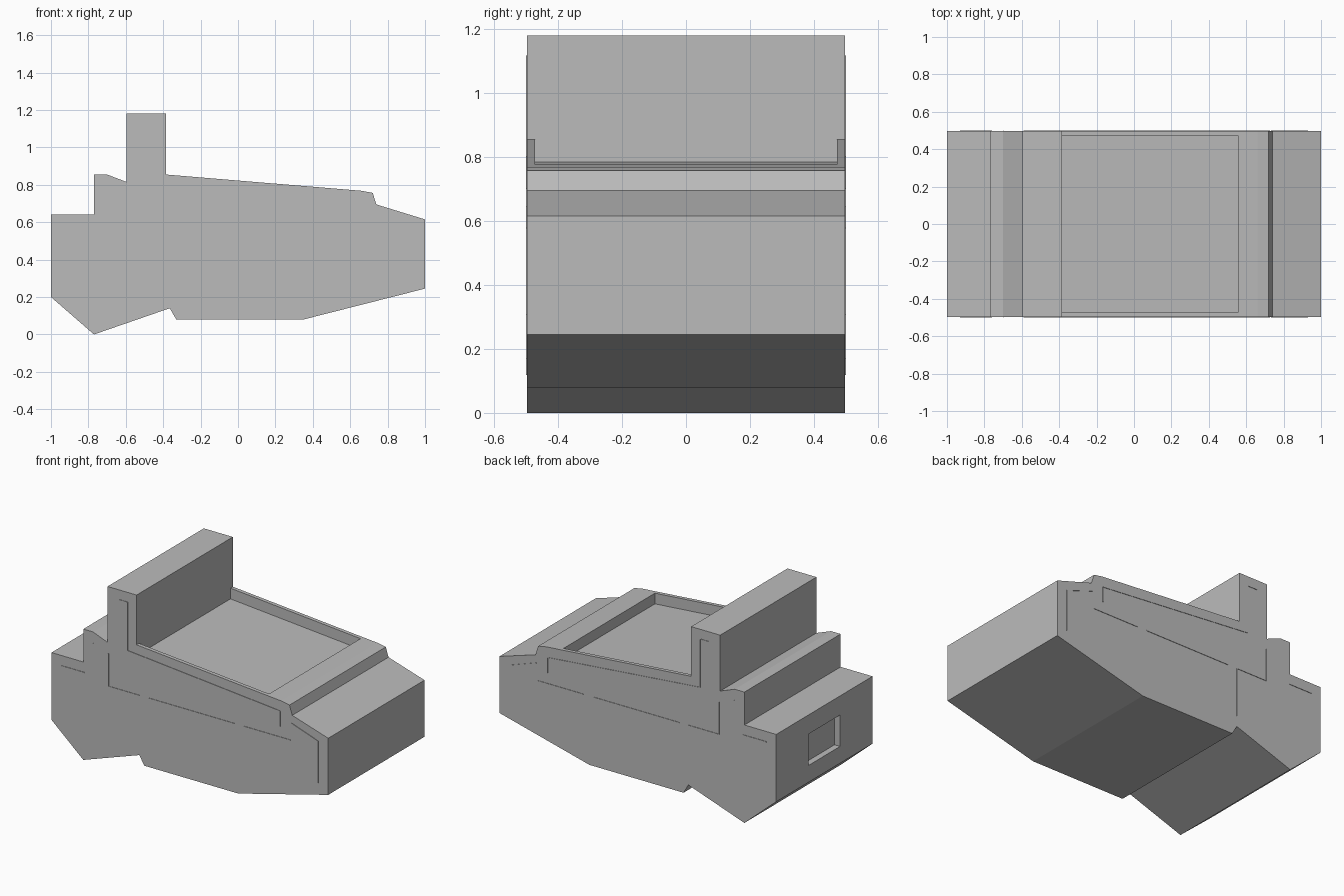
import bpy
import bmesh
from mathutils import Vector

cube = bpy.data.objects.get("Cube")
if cube:
    bpy.data.objects.remove(cube, do_unlink=True)

HALF = 0.497

grey = bpy.data.materials.new("plain grey")
grey.use_nodes = True
colour = (0.5, 0.5, 0.5, 1)
grey.diffuse_color = colour
grey.node_tree.nodes["Principled BSDF"].inputs["Base Color"].default_value = colour


def finish(name, bm):
    bmesh.ops.recalc_face_normals(bm, faces=bm.faces)
    mesh = bpy.data.meshes.new(name)
    bm.to_mesh(mesh)
    bm.free()
    mesh.materials.append(grey)
    obj = bpy.data.objects.new(name, mesh)
    bpy.context.scene.collection.objects.link(obj)
    return obj


def add_prism(bm, profile, y0, y1):
    """Extrude an x-z outline from y0 to y1."""
    face = bm.faces.new([bm.verts.new((x, y0, z)) for x, z in profile])
    out = bmesh.ops.extrude_face_region(bm, geom=[face])
    verts = [g for g in out["geom"] if isinstance(g, bmesh.types.BMVert)]
    bmesh.ops.translate(bm, verts=verts, vec=(0, y1 - y0, 0))


def prism(name, profile, half):
    bm = bmesh.new()
    add_prism(bm, profile, -half, half)
    return finish(name, bm)


# Main body with the upright back wall
body = prism("body", [
    (-1, .2), (-1, .64), (-.77, .64), (-.77, .855), (-.7, .855),
    (-.595, .815), (-.595, 1.18), (-.385, 1.18), (-.385, .855),
    (.66, .768), (.72, .757), (.74, .695), (1, .615), (1, .245),
    (.35, .08), (-.33, .08), (-.365, .14), (-.77, 0)], HALF)

# Sunken sloping deck and the small socket in the end block
deck = prism("deck_cutter", [(-.385, .785), (-.385, .95), (.555, .95), (.555, .707)], .472)
socket = prism("socket_cutter", [(-1.1, .31), (-1.1, .515), (-.96, .515), (-.96, .31)], .162)
for cutter in (deck, socket):
    mod = body.modifiers.new(cutter.name, "BOOLEAN")
    mod.operation = "DIFFERENCE"
    mod.solver = "EXACT"
    mod.object = cutter
    cutter.hide_render = True
    cutter.hide_viewport = True
    cutter.display_type = "WIRE"

# Fine raised seams on both side walls
seams = [
    [(-.93, .573), (-.762, .573), (-.762, .276)],
    [(-.697, .783), (-.697, .118)],
    [(-.588, .743), (-.588, .53), (-.365, .53), (-.365, .21)],
    [(-.516, 1.116), (-.45, 1.116), (-.45, .8), (.653, .7), (.653, .6)],
    [(-.3, .53), (.321, .53), (.321, .17)],
    [(.393, .53), (.726, .53)],
    [(.733, .643), (.928, .576), (.928, .306)],
]
bm = bmesh.new()
for side in (-1, 1):
    for path in seams:
        for a, b in zip(path, path[1:]):
            a, b = Vector(a), Vector(b)
            along = (b - a).normalized() * .002
            across = Vector((-along.y, along.x))
            strip = [a + across, b + across, b - across, a - across]
            add_prism(bm, strip, side * (HALF - .002), side * (HALF + .003))
finish("side_seams", bm)
